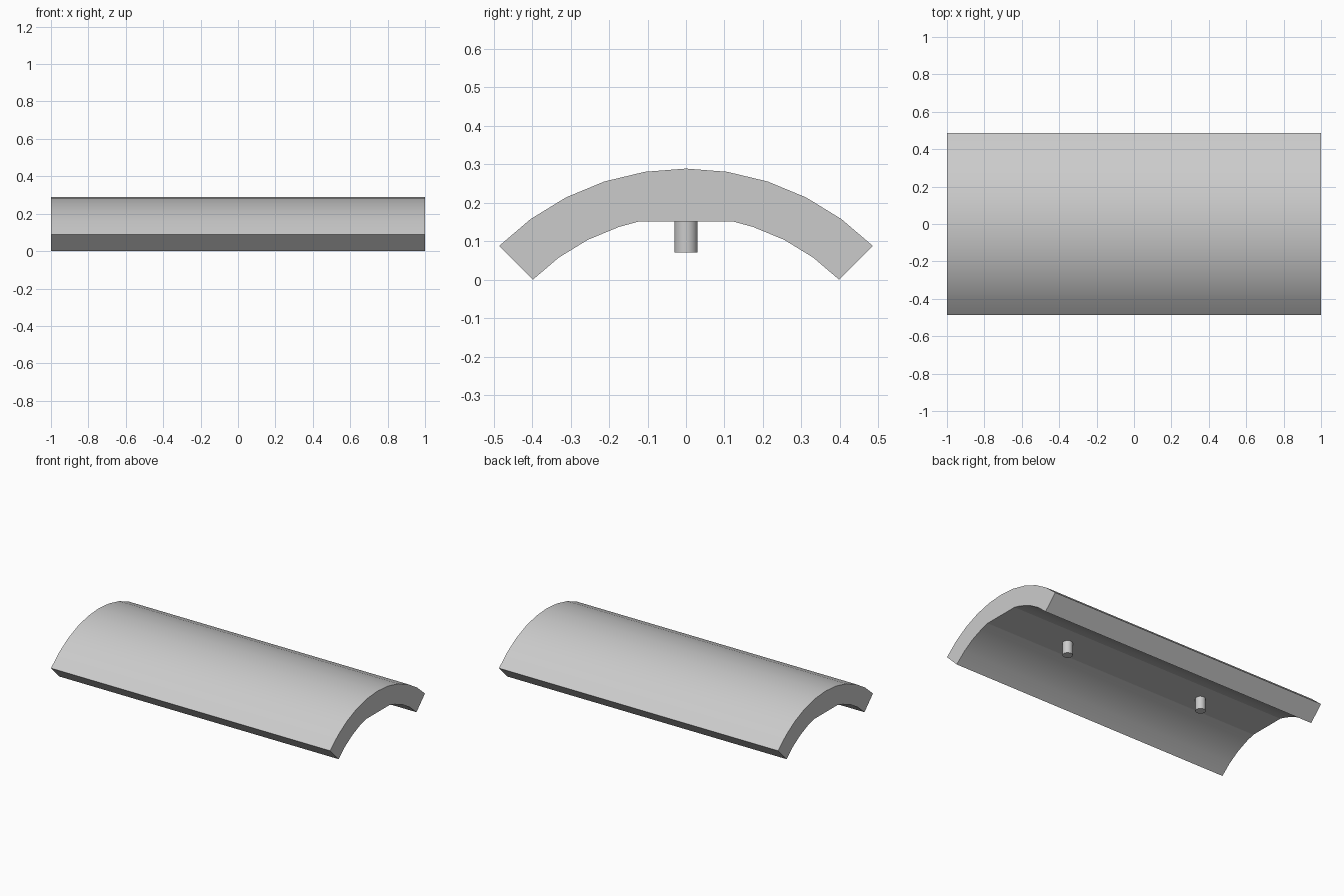
import bpy, bmesh
from math import sin, cos, acos, radians

cube = bpy.data.objects.get("Cube")
if cube:
    bpy.data.objects.remove(cube, do_unlink=True)

grey = bpy.data.materials.new("light_grey")
grey.use_nodes = True
color = (0.6, 0.6, 0.6, 1)
grey.diffuse_color = color
grey.node_tree.nodes["Principled BSDF"].inputs["Base Color"].default_value = color

OUTER, INNER, CENTRE_Z = 0.687, 0.563, -0.398
FLAT_Z, STEPS = 0.152, 10


def finish(obj):
    obj.data.materials.append(grey)
    bpy.ops.object.select_all(action='DESELECT')
    bpy.context.view_layer.objects.active = obj
    obj.select_set(True)
    bpy.ops.object.shade_smooth_by_angle(angle=radians(30))


def arc(radius, angles):
    return [(radius * sin(a), CENTRE_Z + radius * cos(a)) for a in angles]


# Curved shell: quarter ring section with a flat cut under the crown
angles = [radians(-45 + 90 * i / STEPS) for i in range(STEPS + 1)]
flat = acos((FLAT_Z - CENTRE_Z) / INNER)
inner_angles = [a for a in angles if a < -flat] + [-flat, flat] + [a for a in angles if a > flat]
profile = arc(OUTER, angles) + arc(INNER, inner_angles)[::-1]

bm = bmesh.new()
end = bm.faces.new([bm.verts.new((-1, y, z)) for y, z in profile])
result = bmesh.ops.extrude_face_region(bm, geom=[end], use_keep_orig=True)
moved = [v for v in result["geom"] if isinstance(v, bmesh.types.BMVert)]
bmesh.ops.translate(bm, verts=moved, vec=(2, 0, 0))
bmesh.ops.recalc_face_normals(bm, faces=bm.faces)
# Keep the flat strip and the long rims crisp
for e in bm.edges:
    if len(e.link_faces) == 2 and any(f.normal.z < -0.999 for f in e.link_faces):
        e.smooth = False
mesh = bpy.data.meshes.new("curved_shell")
bm.to_mesh(mesh)
bm.free()
shell = bpy.data.objects.new("curved_shell", mesh)
bpy.context.collection.objects.link(shell)
finish(shell)

# Two locating pins under the flat strip
for side, x in (("left", 0.5), ("right", -0.5)):
    bpy.ops.mesh.primitive_cylinder_add(vertices=32, radius=0.03, depth=0.082,
                                        location=(x, 0, 0.112))
    pin = bpy.context.object
    pin.name = side + "_pin"
    finish(pin)
